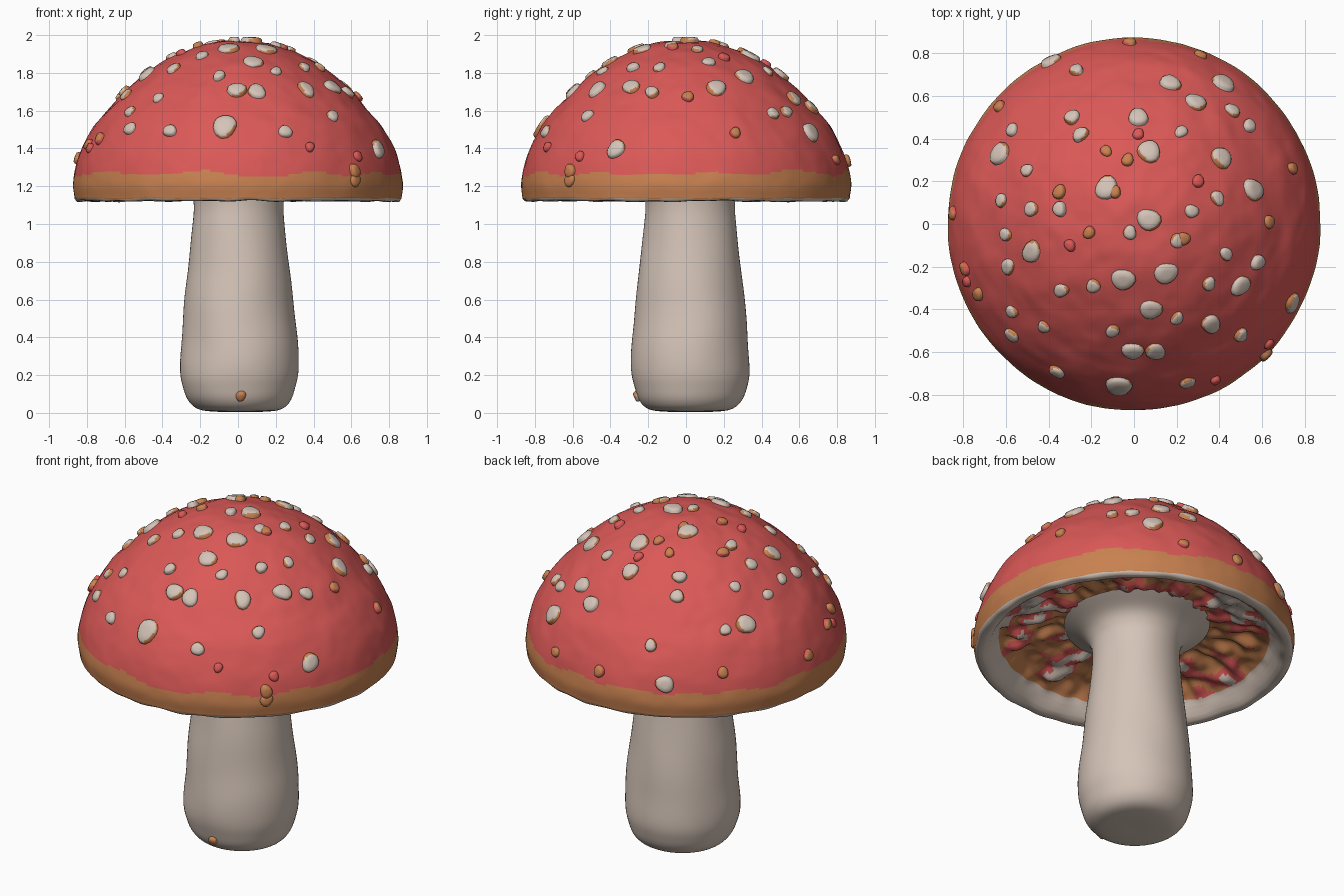
import bpy, bmesh, math, random
from mathutils import Vector, noise

if "Cube" in bpy.data.objects:
    bpy.data.objects.remove(bpy.data.objects["Cube"])

random.seed(4)


def material(name, rgb):
    m = bpy.data.materials.new(name)
    m.diffuse_color = (*rgb, 1)
    m.use_nodes = True
    m.node_tree.nodes["Principled BSDF"].inputs["Base Color"].default_value = m.diffuse_color
    return m


RED = material("cap red", (0.71, 0.10, 0.095))
ORANGE = material("edge orange", (0.58, 0.22, 0.08))
CREAM = material("stem cream", (0.66, 0.55, 0.475))
MATS = [RED, ORANGE, CREAM]


def smooth_curve(pts, n):
    """Catmull-Rom curve through 2D points, n steps per span."""
    p = [Vector(q) for q in pts]
    p = [2 * p[0] - p[1]] + p + [2 * p[-1] - p[-2]]
    out = []
    for i in range(1, len(p) - 2):
        a, b, c, d = p[i - 1:i + 3]
        for k in range(n):
            t = k / n
            out.append(0.5 * (2 * b + (c - a) * t + (2 * a - 5 * b + 4 * c - d) * t * t
                              + (3 * b - a - 3 * c + d) * t ** 3))
    out.append(p[-2])
    return out


def lathe(name, profile, segs, shape, colour):
    """Revolve (r, z) points; shape moves each vertex, colour picks each face's material."""
    bm = bmesh.new()
    rings = []
    for i, (r, z) in enumerate(profile):
        if r < 1e-4:
            rings.append([bm.verts.new(shape(i, 0, 0, z))])
        else:
            rings.append([bm.verts.new(shape(i, r, 2 * math.pi * j / segs, z)) for j in range(segs)])
    for i, (a, b) in enumerate(zip(rings, rings[1:])):
        for j in range(segs):
            k = (j + 1) % segs
            quad = [a[j % len(a)], b[j % len(b)], b[k % len(b)], a[k % len(a)]]
            f = bm.faces.new(list(dict.fromkeys(quad)))
            f.smooth = True
            f.material_index = colour(i, f.calc_center_median())
    bmesh.ops.recalc_face_normals(bm, faces=bm.faces)
    return finish(name, bm)


def finish(name, bm):
    me = bpy.data.meshes.new(name)
    bm.to_mesh(me)
    bm.free()
    for m in MATS:
        me.materials.append(m)
    ob = bpy.data.objects.new(name, me)
    bpy.context.collection.objects.link(ob)
    return ob


# Cap: domed outside, thin rim, hollow lumpy underside
outer = smooth_curve([(0, 1.972), (0.15, 1.96), (0.31, 1.905), (0.46, 1.82), (0.58, 1.722), (0.67, 1.628),
                      (0.75, 1.535), (0.807, 1.44), (0.85, 1.335), (0.874, 1.22), (0.866, 1.135)], 10)
rim = smooth_curve([(0.855, 1.123), (0.82, 1.122), (0.79, 1.14)], 3)
inner = smooth_curve([(0.77, 1.17), (0.72, 1.22), (0.60, 1.26), (0.45, 1.28), (0.32, 1.29), (0, 1.29)], 8)
N_OUT, N_IN = len(outer), len(outer) + len(rim)


def cap_shape(i, r, a, z):
    v = Vector((r * math.cos(a), r * math.sin(a), z))
    if i < N_OUT:
        v *= 1 + 0.005 * noise.noise(v * 6) + 0.002 * noise.noise(v * 14)
    elif i < N_IN:
        v.z += 0.010 * noise.noise(v * 7)
    else:
        fade = max(0, min(1, (0.78 - r) * 8, (r - 0.3) * 6))
        v.z += fade * (0.008 * math.sin(30 * a + 3 * noise.noise(v * 4))
                       + 0.05 * noise.noise(v * 6) + 0.035 * noise.noise(v * 13))
    return v


def cap_colour(i, c):
    r = c.xy.length
    if i < N_OUT - 1:
        return 0 if c.z > 1.270 + 0.025 * noise.noise(c * 4) else 1
    if i < N_IN or r < 0.38 or r > 0.74:
        return 2
    # blotchy red, orange and cream patches
    n = noise.noise(c * 6) + 0.5 * noise.noise(c * 13)
    return 1 if n > 0.02 else (0 if n > -0.27 else 2)


lathe("cap", outer + rim + inner, 220, cap_shape, cap_colour)


# Stem: wide rounded foot, taper, flare into the cap
def stem_shape(i, r, a, z):
    v = Vector((r * math.cos(a), r * math.sin(a), z))
    v.xy *= 1 + 0.025 * noise.noise(v * 4)
    lean = max(0, 1 - z / 1.4)
    return v + Vector((0.010 * lean, 0.022, 0))


stem_profile = smooth_curve([(0, 0.006), (0.12, 0.006), (0.215, 0.018), (0.268, 0.06), (0.297, 0.13),
                             (0.314, 0.23), (0.304, 0.42), (0.276, 0.70), (0.245, 0.98), (0.238, 1.10),
                             (0.25, 1.17), (0.295, 1.23), (0.40, 1.285)], 5)
lathe("stem", stem_profile, 72, stem_shape, lambda i, c: 2)


# Warts scattered over the cap
def add_wart(bm, pos, normal, r, top, side):
    x = normal.orthogonal().normalized()
    y = normal.cross(x)
    phase, stretch = random.uniform(0, 6.28), random.uniform(0.93, 1.08)
    n = 14
    rings = []
    for k, h in ((1.14, -0.012), (1.04, 0.009), (0.88, 0.018), (0.4, 0.021)):
        ring = []
        for j in range(n):
            a = 2 * math.pi * j / n
            s = r * k * (1 + 0.07 * math.sin(2 * a + phase) + 0.05 * math.sin(3 * a - phase))
            ring.append(bm.verts.new(pos + x * (s * stretch * math.cos(a))
                                     + y * (s / stretch * math.sin(a)) + normal * h))
        rings.append(ring)
    for i in range(3):
        for j in range(n):
            k = (j + 1) % n
            f = bm.faces.new((rings[i][j], rings[i][k], rings[i + 1][k], rings[i + 1][j]))
            # part of the wart's side keeps a second colour
            f.material_index = side if i < 2 and math.sin(6.28 * j / n + phase) > 0.1 + 0.7 * i else top
            f.smooth = True
    f = bm.faces.new(rings[-1])
    f.material_index, f.smooth = top, True


def on_cap(x, y):
    r = math.hypot(x, y)
    for p, q in zip(outer, outer[1:]):
        if p.x <= r <= q.x:
            t = (r - p.x) / (q.x - p.x)
            d = q - p
            u = Vector((x, y)) / max(r, 1e-6)
            return Vector((x, y, p.y + t * d.y)), Vector((-d.y * u.x, -d.y * u.y, d.x)).normalized()


big = [(-.39, .76), (.17, .66), (.42, .66), (.29, .57), (.02, .50), (.07, .34), (-.63, .33), (.41, .31),
       (-.13, .17), (.07, .02), (-.48, -.13), (.56, .16), (.15, -.23), (-.05, -.26), (.08, -.40),
       (.36, -.47), (-.07, -.76), (-.005, -.595), (.10, -.595), (.74, -.37), (.50, -.29)]
small = [(-.27, .72), (-.57, .44), (.46, .53), (.54, .46), (-.50, .25), (-.29, .50), (.22, .43), (-.25, .42),
         (.39, .12), (.27, .06), (-.35, .07), (-.62, .11), (-.48, .07), (-.02, -.04), (.20, -.08),
         (.43, -.14), (-.60, -.05), (-.59, -.20), (-.34, -.31), (-.19, -.29), (-.57, -.41), (-.57, -.52),
         (-.42, -.48), (-.10, -.50), (.20, -.44), (.50, -.52), (.25, -.74), (-.36, -.69), (.35, -.28),
         (.58, -.18)]
orange = [(-.02, .85), (-.63, .55), (.74, .26), (.31, .79), (-.35, .15), (-.09, .15), (-.21, -.04),
          (.63, .01), (-.03, .30), (-.13, .34), (-.845, .05), (-.79, -.21), (-.73, -.33), (.23, -.07)]
red = [(.38, -.73), (.63, -.56), (-.78, -.27), (.02, .42), (.30, .20), (-.30, -.10)]

for name, spots, size, top, side in (("large_warts", big, 0.047, 2, 1), ("small_warts", small, 0.032, 2, 1),
                                     ("orange_warts", orange, 0.029, 1, 0), ("red_bumps", red, 0.026, 0, 0)):
    bm = bmesh.new()
    for x, y in spots:
        pos, nor = on_cap(x, y)
        scale = 1.3 if (x, y) == (-.07, -.76) else random.uniform(0.92, 1.1)
        add_wart(bm, pos, nor, size * scale, top, side)
    bmesh.ops.recalc_face_normals(bm, faces=bm.faces)
    finish(name, bm)

# Small orange blemishes on the cap edge and the stem foot
bm = bmesh.new()
for z in (1.23, 1.28):
    add_wart(bm, Vector((0.617, -0.612, z)), Vector((0.7, -0.7, 0.1)).normalized(), 0.033, 1, 1)
add_wart(bm, Vector((0.015, -0.255, 0.09)), Vector((0, -0.9, -0.4)).normalized(), 0.026, 1, 2)
bmesh.ops.recalc_face_normals(bm, faces=bm.faces)
finish("blemishes", bm)
